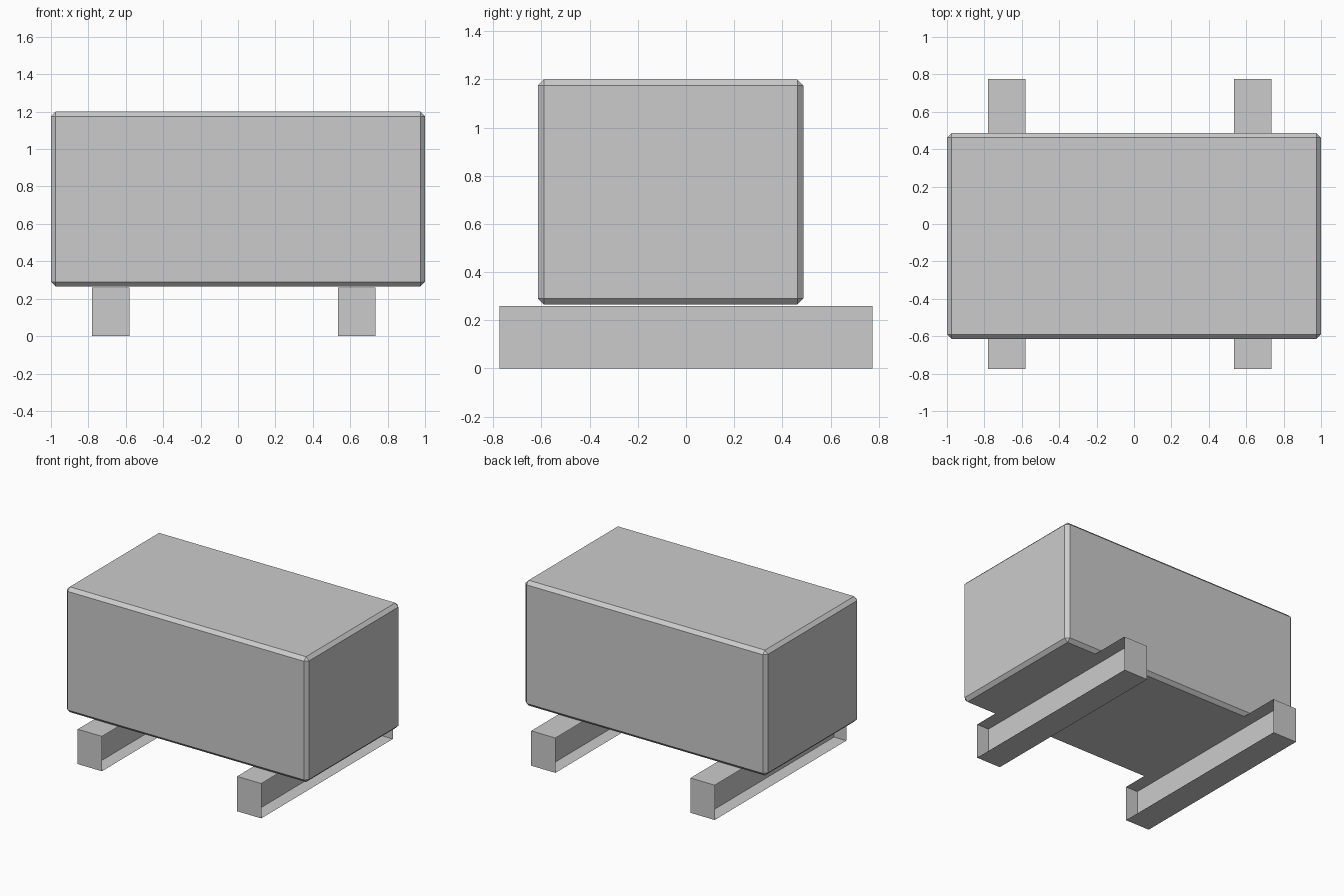
import bpy
import bmesh

default_cube = bpy.data.objects.get("Cube")
if default_cube:
    bpy.data.objects.remove(default_cube, do_unlink=True)

COLOUR = (0.6, 0.6, 0.6, 1)
grey = bpy.data.materials.new("light grey")
grey.use_nodes = True
grey.diffuse_color = COLOUR
grey.node_tree.nodes["Principled BSDF"].inputs["Base Color"].default_value = COLOUR


def box(bm, low, high):
    """Add a box spanning two corners and return its faces."""
    verts = bmesh.ops.create_cube(bm, size=1)["verts"]
    for v in verts:
        v.co = [high[i] if v.co[i] > 0 else low[i] for i in range(3)]
    return list({f for v in verts for f in v.link_faces})


def finish(bm, name):
    mesh = bpy.data.meshes.new(name)
    bm.to_mesh(mesh)
    bm.free()
    mesh.materials.append(grey)
    obj = bpy.data.objects.new(name, mesh)
    bpy.context.collection.objects.link(obj)
    return obj


# Main body: a box with every edge chamfered
bm = bmesh.new()
box(bm, (-1, -0.615, 0.265), (1, 0.487, 1.2))
bmesh.ops.bevel(bm, geom=bm.edges[:], offset=0.025, offset_type='OFFSET',
                segments=1, affect='EDGES')
finish(bm, "body")

# Support rails: sheet flanges and end caps around a central web
HALF_WIDTH, HALF_LENGTH, HEIGHT = 0.1, 0.775, 0.26
for name, x in (("right_rail", -0.68), ("left_rail", 0.635)):
    bm = bmesh.new()
    faces = box(bm, (x - HALF_WIDTH, -HALF_LENGTH, 0),
                (x + HALF_WIDTH, HALF_LENGTH, HEIGHT))
    bm.normal_update()
    sides = [f for f in faces if abs(f.normal.x) > 0.5]
    bmesh.ops.delete(bm, geom=sides, context='FACES_ONLY')
    web = [bm.verts.new((x, y, z)) for y, z in (
        (-HALF_LENGTH, 0), (HALF_LENGTH, 0),
        (HALF_LENGTH, HEIGHT), (-HALF_LENGTH, HEIGHT))]
    bm.faces.new(web)
    finish(bm, name)
